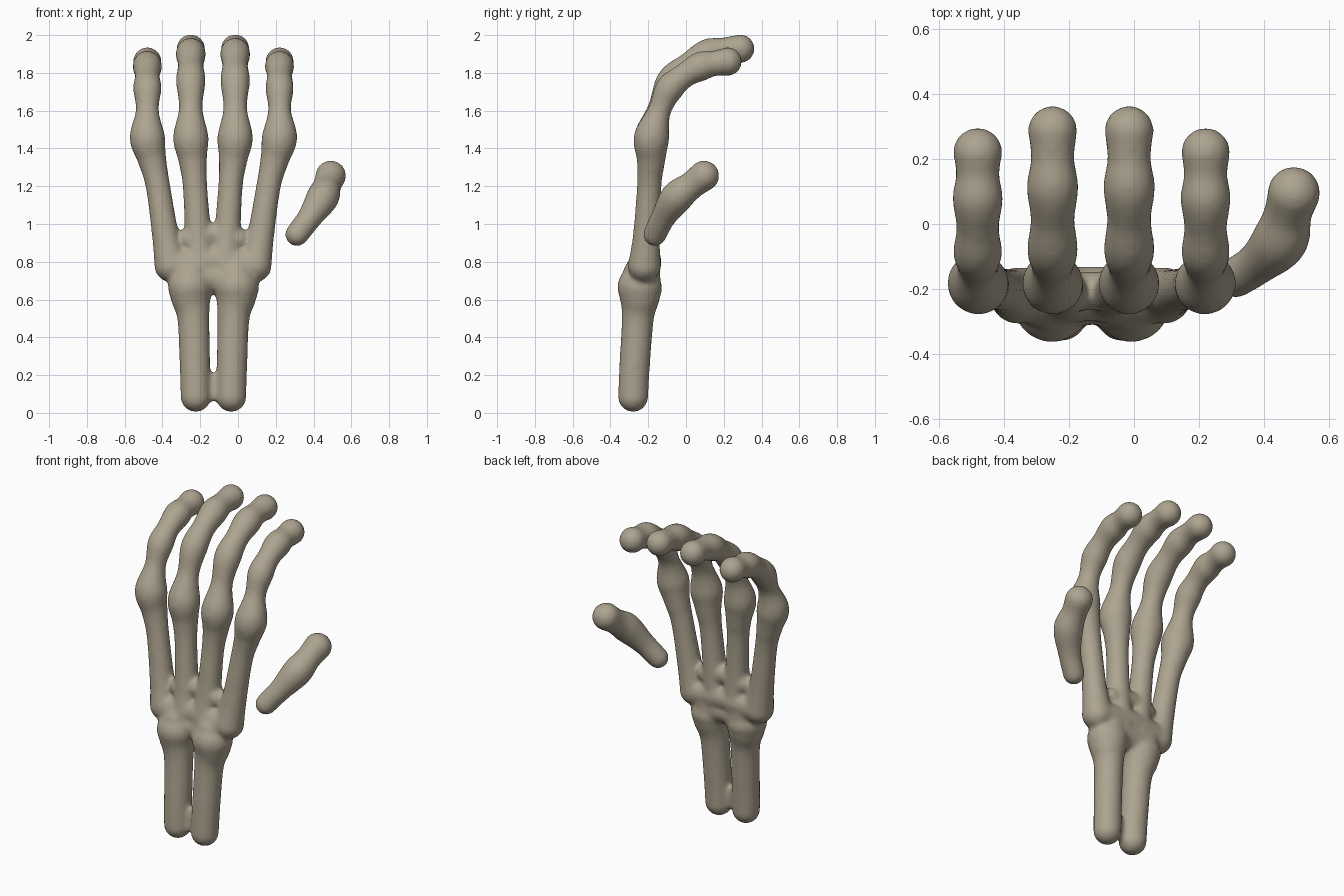
import bpy, bmesh, math
from mathutils import Vector, Matrix

if "Cube" in bpy.data.objects:
    bpy.data.objects.remove(bpy.data.objects["Cube"])

bone = bpy.data.materials.new("bone")
bone.diffuse_color = (0.42, 0.37, 0.28, 1)
bone.use_nodes = True
bone.node_tree.nodes["Principled BSDF"].inputs["Base Color"].default_value = bone.diffuse_color


def spline(pts, steps=8):
    """Smooth (x, y, z, radius) path through the given points."""
    p = [Vector(q) for q in pts]
    p = [2 * p[0] - p[1]] + p + [2 * p[-1] - p[-2]]
    out = []
    for a, b, c, d in zip(p, p[1:], p[2:], p[3:]):
        for i in range(steps):
            t = i / steps
            out.append(0.5 * (2 * b + (c - a) * t + (2 * a - 5 * b + 4 * c - d) * t * t
                              + (3 * b - a - 3 * c + d) * t ** 3))
    return out + [p[-2]]


def ball(bm, x, y, z, r):
    bmesh.ops.create_icosphere(bm, subdivisions=4, radius=r,
                               matrix=Matrix.Translation((x, y, z)))


def tube(bm, pts, sides=28):
    """Round bone of changing thickness with ball ends."""
    path = spline(pts)
    rings = []
    for i, q in enumerate(path):
        d = path[min(i + 1, len(path) - 1)].xyz - path[max(i - 1, 0)].xyz
        rot = Vector((0, 0, 1)).rotation_difference(d.normalized())
        rings.append([bm.verts.new(q.xyz + rot @ Vector((
            q.w * math.cos(math.tau * k / sides),
            q.w * math.sin(math.tau * k / sides), 0))) for k in range(sides)])
    for a, b in zip(rings, rings[1:]):
        for k in range(sides):
            n = (k + 1) % sides
            bm.faces.new((a[k], a[n], b[n], b[k]))
    bm.faces.new(rings[0][::-1])
    bm.faces.new(rings[-1])
    ball(bm, *path[0])
    ball(bm, *path[-1])


def finish(bm, name, smooth):
    """Fuse the overlapping bones into one soft skin."""
    me = bpy.data.meshes.new(name)
    bm.to_mesh(me)
    bm.free()
    ob = bpy.data.objects.new(name, me)
    bpy.context.collection.objects.link(ob)
    me.materials.append(bone)
    m = ob.modifiers.new("fuse", 'REMESH')
    m.mode = 'VOXEL'
    m.voxel_size = 0.012
    m.use_smooth_shade = True
    s = ob.modifiers.new("soften", 'SMOOTH')
    s.factor = 0.5
    s.iterations = smooth


hand = bmesh.new()

# fingers with their palm bones: knuckle x, carpal x, long finger or not
for kx, cx, long in ((-0.48, -0.355, 0), (-0.25, -0.2, 1), (-0.015, -0.07, 1), (0.22, 0.09, 0)):
    mid = lambda t: kx + (cx - kx) * t
    palm = [(cx, -0.22, 0.78, 0.088), (mid(.78), -0.21, 0.93, 0.072),
            (mid(.45), -0.195, 1.2, 0.065), (mid(.2), -0.185, 1.34, 0.076),
            (kx, -0.182, 1.46, 0.094)]
    if long:
        finger = [(-0.14, 1.61, 0.063), (-0.08, 1.755, 0.078), (0.015, 1.84, 0.068),
                  (0.115, 1.9, 0.08), (0.2, 1.92, 0.067), (0.287, 1.928, 0.076)]
    else:
        finger = [(-0.14, 1.6, 0.061), (-0.088, 1.715, 0.075), (-0.01, 1.785, 0.066),
                  (0.08, 1.835, 0.078), (0.15, 1.85, 0.067), (0.22, 1.86, 0.076)]
    tube(hand, palm + [(kx,) + f for f in finger])

# wrist bones: filled plate between the palm bones and the forearm
tube(hand, [(-0.34, -0.22, 0.78, 0.085), (-0.13, -0.215, 0.8, 0.085), (0.08, -0.22, 0.78, 0.085)])
tube(hand, [(-0.26, -0.21, 0.92, 0.06), (-0.13, -0.205, 0.945, 0.06), (0.0, -0.21, 0.92, 0.06)])
tube(hand, [(-0.25, -0.235, 0.7, 0.1), (-0.13, -0.225, 0.715, 0.085), (-0.01, -0.235, 0.7, 0.1)])

# two forearm bones
for s in (-1, 1):
    x = lambda d: -0.13 + s * d
    tube(hand, [(x(.094), -0.28, 0.085, 0.08), (x(.098), -0.272, 0.25, 0.081),
                (x(.106), -0.255, 0.5, 0.085), (x(.118), -0.246, 0.6, 0.105),
                (x(.122), -0.244, 0.67, 0.119), (x(.12), -0.235, 0.73, 0.1)])
# bridge joining the forearm bones near the base
tube(hand, [(-0.13, -0.28, 0.09, 0.03), (-0.13, -0.276, 0.14, 0.03), (-0.13, -0.274, 0.19, 0.026)])
finish(hand, "hand_bones", 10)

# separate thumb
thumb = bmesh.new()
tube(thumb, [(0.312, -0.165, 0.945, 0.062), (0.38, -0.12, 1.035, 0.066),
             (0.448, -0.05, 1.14, 0.086), (0.472, 0.03, 1.205, 0.074),
             (0.491, 0.095, 1.255, 0.081)])
finish(thumb, "thumb_bones", 8)
